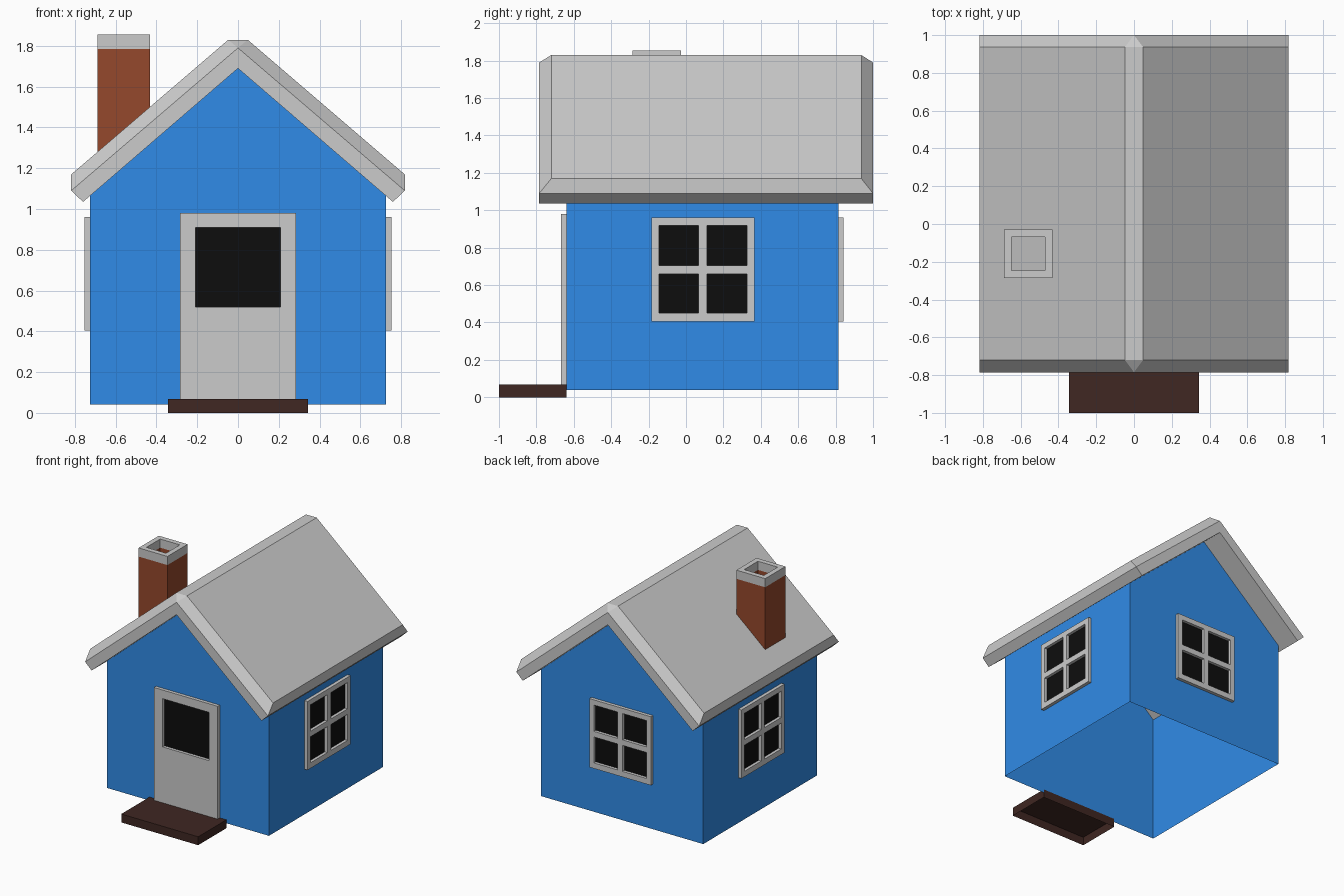
import bpy, bmesh
from math import radians

if "Cube" in bpy.data.objects:
    bpy.data.objects.remove(bpy.data.objects["Cube"])


def material(name, rgb):
    m = bpy.data.materials.new(name)
    m.diffuse_color = (*rgb, 1)
    m.use_nodes = True
    m.node_tree.nodes["Principled BSDF"].inputs["Base Color"].default_value = m.diffuse_color
    return m


GREY = material("grey", (0.52, 0.52, 0.52))
BLUE = material("blue_wall", (0.03, 0.26, 0.8))
TRIM = material("wood_trim", (0.27, 0.155, 0.045))
BRICK = material("brick", (0.3, 0.065, 0.025))
STEP = material("dark_wood", (0.05, 0.02, 0.016))
GLASS = material("dark_glass", (0.004, 0.004, 0.004))


def finish(name, bm, mats, recalc=True):
    if recalc:
        bmesh.ops.recalc_face_normals(bm, faces=bm.faces)
    me = bpy.data.meshes.new(name)
    bm.to_mesh(me)
    bm.free()
    for m in mats:
        me.materials.append(m)
    ob = bpy.data.objects.new(name, me)
    bpy.context.collection.objects.link(ob)
    return ob


# Walls: open shell, each wall inset into a trim border and a blue panel
bm = bmesh.new()
W, EAVE = 0.725, 1.066
profile = [(-W, 0.04), (W, 0.04), (W, EAVE), (0, 1.69), (-W, EAVE)]
front = [bm.verts.new((x, -0.64, z)) for x, z in profile]
back = [bm.verts.new((x, 0.815, z)) for x, z in profile]
panels = [bm.faces.new(front), bm.faces.new(back[::-1])]
for a, b in ((1, 2), (4, 0)):
    panels.append(bm.faces.new((front[a], back[a], back[b], front[b])))
bmesh.ops.inset_individual(bm, faces=panels, thickness=0.075, use_even_offset=True)
for f in panels:
    f.material_index = 1
for f in bm.faces:
    if f not in panels:
        f.material_index = 0
finish("walls", bm, [TRIM, BLUE], recalc=False)

# Roof: half built with chamfered rims, then mirrored
bm = bmesh.new()
rim = [(0, 1.69), (0.76, 1.035), (0.818, 1.09), (0, 1.79)]
top = [(0.818, 1.17), (0.048, 1.83), (0, 1.83)]
ends = []
for y_rim, y_top in ((-0.785, -0.72), (1.0, 0.937)):
    v = [bm.verts.new((x, y_rim, z)) for x, z in rim]
    v += [bm.verts.new((x, y_top, z)) for x, z in top]
    for idx in ((0, 1, 2, 3), (3, 2, 4, 5), (3, 5, 6)):
        bm.faces.new([v[i] for i in idx])
    ends.append(v)
f, b = ends
for i, j in ((0, 1), (1, 2), (2, 4), (4, 5), (5, 6)):
    bm.faces.new((f[i], f[j], b[j], b[i]))
bmesh.ops.mirror(bm, geom=bm.verts[:] + bm.edges[:] + bm.faces[:],
                 axis='X', merge_dist=0.001)
finish("roof", bm, [GREY])


# Chimney: square tubes, the shaft's foot follows the roof slope
def square_tube(name, bottom, z_top, mat):
    bm = bmesh.new()
    rings = []
    for r, is_top in ((0.129, False), (0.129, True), (0.088, True), (0.088, False)):
        ring = []
        for sx, sy in ((-1, -1), (1, -1), (1, 1), (-1, 1)):
            x, y = -0.56 + sx * r, -0.157 + sy * r
            ring.append(bm.verts.new((x, y, z_top if is_top else bottom(x))))
        rings.append(ring)
    for k in range(4):
        a, b = rings[k], rings[(k + 1) % 4]
        for i in range(4):
            j = (i + 1) % 4
            bm.faces.new((a[i], a[j], b[j], b[i]))
    finish(name, bm, [mat])


square_tube("chimney_shaft", lambda x: 1.80 + 0.857 * (x + 0.05), 1.785, BRICK)
square_tube("chimney_cap", lambda x: 1.785, 1.855, GREY)


# Door and windows: a grid front with its panes pushed back to the wall
def framed_panel(name, us, zs, panes, loc, angle, depth=0.027):
    bm = bmesh.new()
    v = [[bm.verts.new((u, -depth, z)) for z in zs] for u in us]
    glass = []
    for i in range(len(us) - 1):
        for j in range(len(zs) - 1):
            face = bm.faces.new((v[i][j], v[i + 1][j], v[i + 1][j + 1], v[i][j + 1]))
            if (i, j) in panes:
                glass.append(face)
    border = [e for e in bm.edges if e.is_boundary]
    sides = bmesh.ops.extrude_edge_only(bm, edges=border)["geom"]
    for g in sides:
        if isinstance(g, bmesh.types.BMVert):
            g.co.y = 0
    for face in bmesh.ops.extrude_discrete_faces(bm, faces=glass)["faces"]:
        face.material_index = 1
        for vert in face.verts:
            vert.co.y = -0.003
    ob = finish(name, bm, [GREY, GLASS])
    ob.location = loc
    ob.rotation_euler.z = radians(angle)


framed_panel("door", (-0.285, -0.208, 0.208, 0.285), (0.05, 0.52, 0.91, 0.98),
             {(1, 1)}, (0, -0.64, 0), 0)
for name, loc, angle in (("window_right", (W, 0.09, 0), 90),
                         ("window_back", (0, 0.815, 0), 180),
                         ("window_left", (-W, 0.09, 0), -90)):
    framed_panel(name, (-0.275, -0.235, -0.022, 0.022, 0.235, 0.275),
                 (0.405, 0.45, 0.66, 0.705, 0.918, 0.96),
                 {(1, 1), (1, 3), (3, 1), (3, 3)}, loc, angle)

# Doorstep: box with an open underside
bm = bmesh.new()
bmesh.ops.create_cube(bm, size=1)
for v in bm.verts:
    v.co = (v.co.x * 0.688, v.co.y * 0.36 - 0.82, v.co.z * 0.068 + 0.034)
bm.normal_update()
bmesh.ops.delete(bm, geom=[f for f in bm.faces if f.normal.z < -0.5],
                 context='FACES_ONLY')
finish("doorstep", bm, [STEP])
